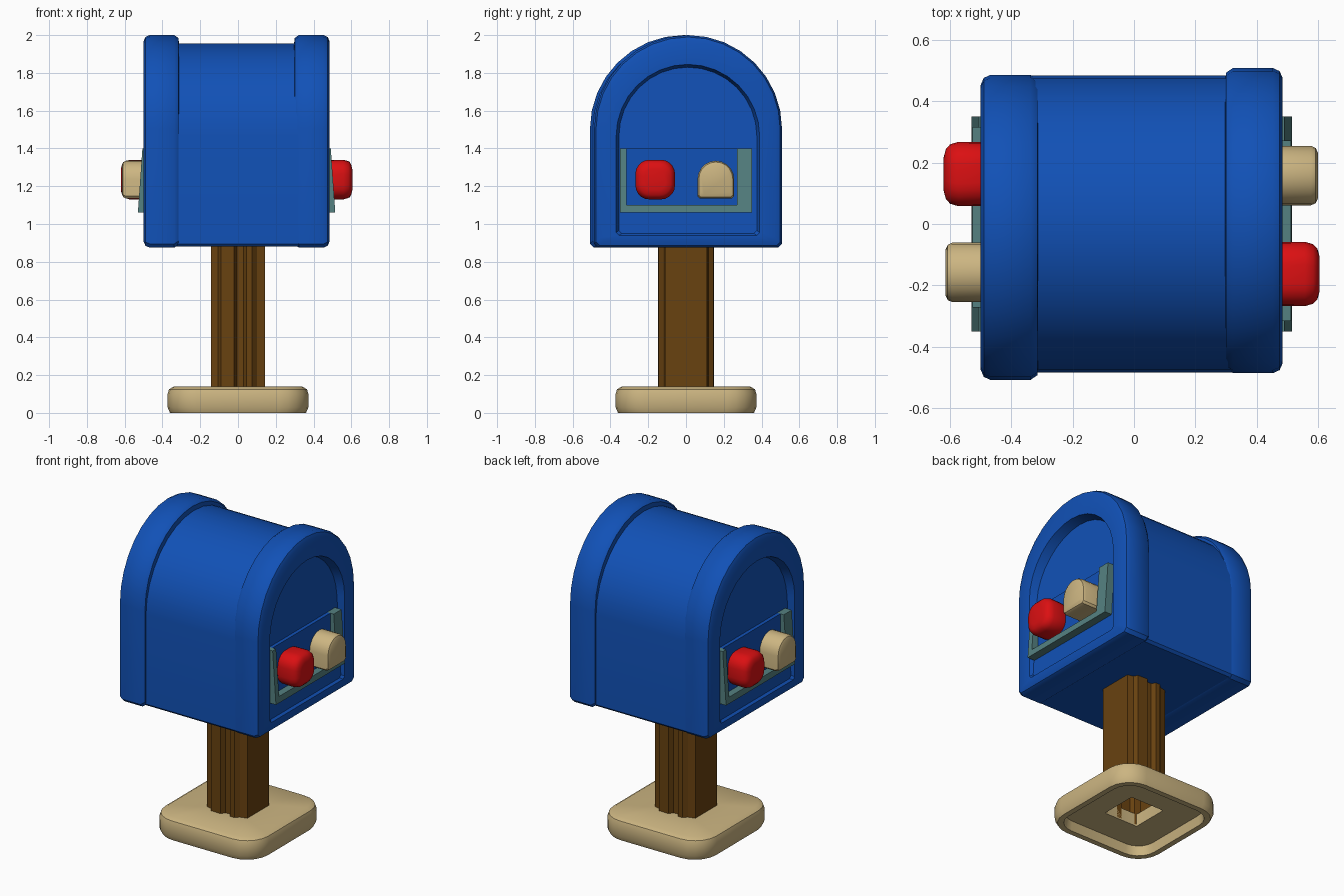
import bpy, bmesh, math
from mathutils import Matrix

if "Cube" in bpy.data.objects:
    bpy.data.objects.remove(bpy.data.objects["Cube"])


def material(name, rgb):
    m = bpy.data.materials.new(name)
    m.diffuse_color = (*rgb, 1)
    m.use_nodes = True
    m.node_tree.nodes["Principled BSDF"].inputs["Base Color"].default_value = m.diffuse_color
    return m


BLUE = material("mail blue", (0.0056, 0.082, 0.47))
RED = material("red", (0.71, 0.005, 0.006))
BEIGE = material("beige", (0.60, 0.46, 0.22))
BROWN = material("wood brown", (0.14, 0.054, 0.005))
GREEN = material("grey green", (0.09, 0.22, 0.22))


def loft(name, rings, mat, caps=(True, True), cyclic=False, turn=0, shift=0, angle=35):
    """Skin a row of equal-length point rings."""
    bm = bmesh.new()
    vs = [[bm.verts.new(p) for p in r] for r in rings]
    n = len(vs[0])
    pairs = list(zip(vs, vs[1:])) + ([(vs[-1], vs[0])] if cyclic else [])
    for a, b in pairs:
        for i in range(n):
            j = (i + 1) % n
            bm.faces.new((a[i], a[j], b[j], b[i]))
    if not cyclic:
        if caps[0]:
            bm.faces.new(vs[0][::-1])
        if caps[1]:
            bm.faces.new(vs[-1])
    bm.transform(Matrix.Translation((shift, 0, 0)) @ Matrix.Rotation(turn, 4, 'Z'))
    bmesh.ops.recalc_face_normals(bm, faces=bm.faces)
    me = bpy.data.meshes.new(name)
    bm.to_mesh(me)
    bm.free()
    me.materials.append(mat)
    ob = bpy.data.objects.new(name, me)
    bpy.context.collection.objects.link(ob)
    bpy.ops.object.select_all(action='DESELECT')
    ob.select_set(True)
    bpy.context.view_layer.objects.active = ob
    bpy.ops.object.shade_smooth_by_angle(angle=math.radians(angle))
    return ob


def arch(w, bottom, top, yc=0.0, c=0.015, n=16):
    """Arch outline in (y, z): chamfered floor, straight sides, half circle."""
    spring = top - w
    pts = [(yc - w, bottom + c), (yc - w + c, bottom), (yc + w - c, bottom), (yc + w, bottom + c)]
    pts += [(yc + w * math.cos(math.pi * i / n), spring + w * math.sin(math.pi * i / n))
            for i in range(n + 1)]
    return pts


def rounded(h, r, n=5):
    """Rounded square outline around the origin."""
    pts = []
    for k, (sx, sy) in enumerate(((1, 1), (-1, 1), (-1, -1), (1, -1))):
        for i in range(n + 1):
            a = math.pi / 2 * (k + i / n)
            pts.append((sx * (h - r) + r * math.cos(a), sy * (h - r) + r * math.sin(a)))
    return pts


def at_x(pts, x):
    """Place a (y, z) outline at x, which may depend on z."""
    return [((x(z) if callable(x) else x), y, z) for y, z in pts]


def at_z(pts, z):
    return [(x, y, z) for x, y in pts]


# base: hollow underneath, square hole for the post
loft("base", [at_z(rounded(h, r), z) for h, r, z in (
    (0.12, 0.01, 0.14), (0.34, 0.13, 0.14), (0.365, 0.15, 0.125), (0.373, 0.155, 0.10),
    (0.373, 0.155, 0.03), (0.36, 0.15, 0.0), (0.325, 0.12, 0.0), (0.315, 0.11, 0.06),
    (0.12, 0.01, 0.06))], BEIGE, cyclic=True)

# post: ribbed on the front and back, open below
ribs = [(-0.143, -0.11), (-0.105, -0.12), (-0.09, -0.145), (-0.02, -0.147), (-0.005, -0.12),
        (0.03, -0.12), (0.045, -0.145), (0.075, -0.145), (0.10, -0.12), (0.143, -0.11)]
outline = ribs + [(-x, -y) for x, y in ribs]
loft("post", [at_z(outline, 0.07), at_z(outline, 0.89)], BROWN, caps=(False, True), angle=20)

# box body
body = arch(0.485, 0.88, 1.955)
loft("box_body", [at_x(body, -0.40), at_x(body, 0.40)], BLUE)

# the two ends are the same, turned half round
FACE = 0.4925


def door(z):
    """Leaning door surface: deeper at the top."""
    return FACE - 0.015 - 0.05 * (z - 0.94) / 0.9


def frame(z):
    return FACE + 0.03 - 0.07 * (z - 1.06)


def tray(z):
    return FACE - 0.018


for side, turn in (("right", 0), ("left", math.pi)):
    place = dict(turn=turn, shift=-0.0075)
    yc = 0.011

    # thick rim with the sunken door
    def rim(inset):
        return arch(0.4975 - inset, 0.875 + inset, 2.0 - inset, yc, 0.02)
    inner = arch(0.38, 0.94, 1.845, 0.01)
    floor = arch(0.365, 0.95, 1.83, 0.01)
    loft(side + "_rim", [at_x(rim(0.04), 0.305), at_x(rim(0.015), 0.308), at_x(rim(0), 0.33),
                         at_x(rim(0), FACE - 0.032), at_x(rim(0.01), FACE - 0.01),
                         at_x(rim(0.033), FACE), at_x(inner, FACE), at_x(floor, door)],
         BLUE, **place)

    # mail slot frame and its inner plate
    for part, y0, y1, z0, z1, out, mat in (
            ("frame_bottom", -0.35, 0.35, 1.06, 1.10, frame, GREEN),
            ("frame_near", -0.35, -0.315, 1.10, 1.40, frame, GREEN),
            ("frame_far", 0.27, 0.35, 1.10, 1.40, frame, GREEN),
            ("slot_plate", -0.315, 0.27, 1.10, 1.40, tray, BLUE)):
        rect = [(y0, z0), (y1, z0), (y1, z1), (y0, z1)]
        loft(f"{side}_{part}", [at_x(rect, 0.44), at_x(rect, out)], mat, **place)

    # red round knob
    def knob(h, r):
        return [(y - 0.163, z + 1.235) for y, z in rounded(h, r)]
    loft(side + "_round_knob", [at_x(knob(h, r), x) for h, r, x in (
        (0.095, 0.07, 0.45), (0.104, 0.075, 0.49), (0.105, 0.075, 0.565), (0.097, 0.07, 0.592),
        (0.082, 0.06, 0.606), (0.055, 0.04, 0.613))], RED, **place)

    # beige arched knob
    loft(side + "_arched_knob", [at_x(arch(0.097 - i, 1.135 + i, 1.335 - i, 0.158, 0.012, 10), x)
                                 for i, x in ((0, 0.45), (0, 0.585), (0.007, 0.60), (0.022, 0.607))],
         BEIGE, **place)
